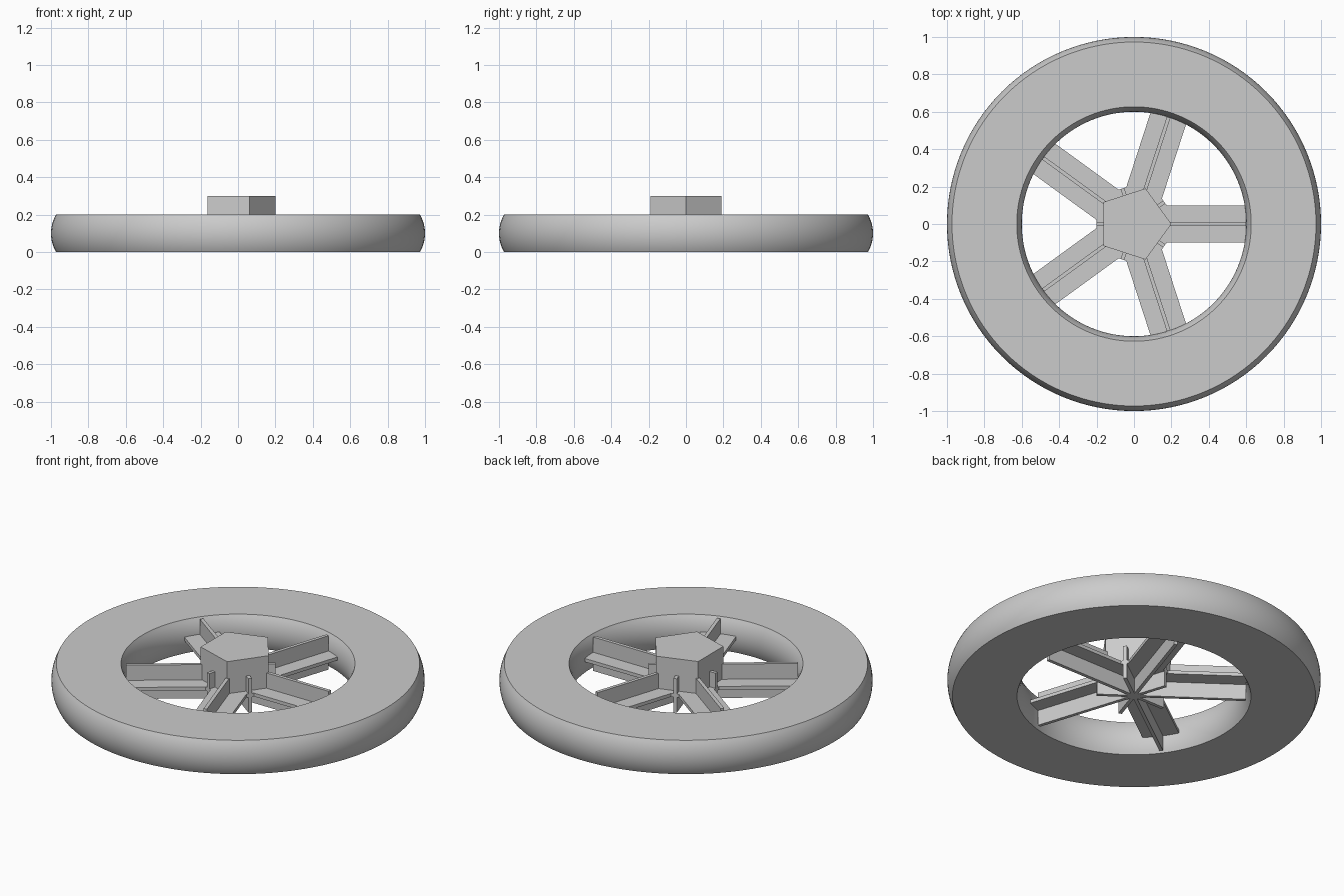
import bpy, bmesh
from math import sin, cos, pi, radians
from mathutils import Matrix, Vector

cube = bpy.data.objects.get("Cube")
if cube:
    bpy.data.objects.remove(cube, do_unlink=True)

grey = bpy.data.materials.new("plain grey")
grey.use_nodes = True
colour = (0.6, 0.6, 0.6, 1)
grey.diffuse_color = colour
grey.node_tree.nodes["Principled BSDF"].inputs["Base Color"].default_value = colour

MID = 0.1  # middle height of the wheel


def add_object(name, bm):
    bmesh.ops.recalc_face_normals(bm, faces=bm.faces)
    mesh = bpy.data.meshes.new(name)
    bm.to_mesh(mesh)
    bm.free()
    mesh.materials.append(grey)
    obj = bpy.data.objects.new(name, mesh)
    bpy.context.collection.objects.link(obj)
    return obj


def add_box(name, size, centre, turn):
    bm = bmesh.new()
    bmesh.ops.create_cube(bm, size=1)
    bmesh.ops.scale(bm, vec=size, verts=bm.verts)
    bmesh.ops.translate(bm, vec=centre, verts=bm.verts)
    bmesh.ops.rotate(bm, matrix=Matrix.Rotation(turn, 3, 'Z'), verts=bm.verts)
    return add_object(name, bm)


# Rim: a round tube with flat top and bottom, revolved about the axle
bm = bmesh.new()
steps = 12
angles = [radians(-30 + 60 * i / steps) for i in range(steps + 1)]
outer = [(0.8 + 0.2 * cos(a), MID + 0.2 * sin(a)) for a in angles]
inner = [(1.6 - r, z) for r, z in reversed(outer)]
verts = [bm.verts.new((r, 0, z)) for r, z in outer + inner]
edges = [bm.edges.new((verts[i - 1], verts[i])) for i in range(len(verts))]
bmesh.ops.spin(bm, geom=verts + edges, cent=(0, 0, 0), axis=(0, 0, 1),
               angle=2 * pi, steps=128, use_merge=True)
bmesh.ops.remove_doubles(bm, verts=bm.verts, dist=0.0001)
rim = add_object("rim", bm)
bpy.ops.object.select_all(action='DESELECT')
rim.select_set(True)
bpy.context.view_layer.objects.active = rim
bpy.ops.object.shade_smooth_by_angle(angle=radians(30))

# Hub: five-sided block with a corner towards the first spoke
bm = bmesh.new()
corners = [bm.verts.new((0.2 * cos(2 * pi * i / 5), 0.2 * sin(2 * pi * i / 5), MID))
           for i in range(5)]
base = bm.faces.new(corners)
top = bmesh.ops.extrude_face_region(bm, geom=[base], use_keep_orig=True)["geom"]
bmesh.ops.translate(bm, vec=Vector((0, 0, 0.2)),
                    verts=[v for v in top if isinstance(v, bmesh.types.BMVert)])
add_object("hub", bm)

# Spokes: crossed flat plate and upright fin, running past the axle
for i in range(5):
    turn = 2 * pi * i / 5
    add_box(f"spoke_plate_{i + 1}", (0.8, 0.2, 0.02), (0.2, 0, MID), turn)
    add_box(f"spoke_fin_{i + 1}", (0.8, 0.02, 0.2), (0.2, 0, MID), turn)
